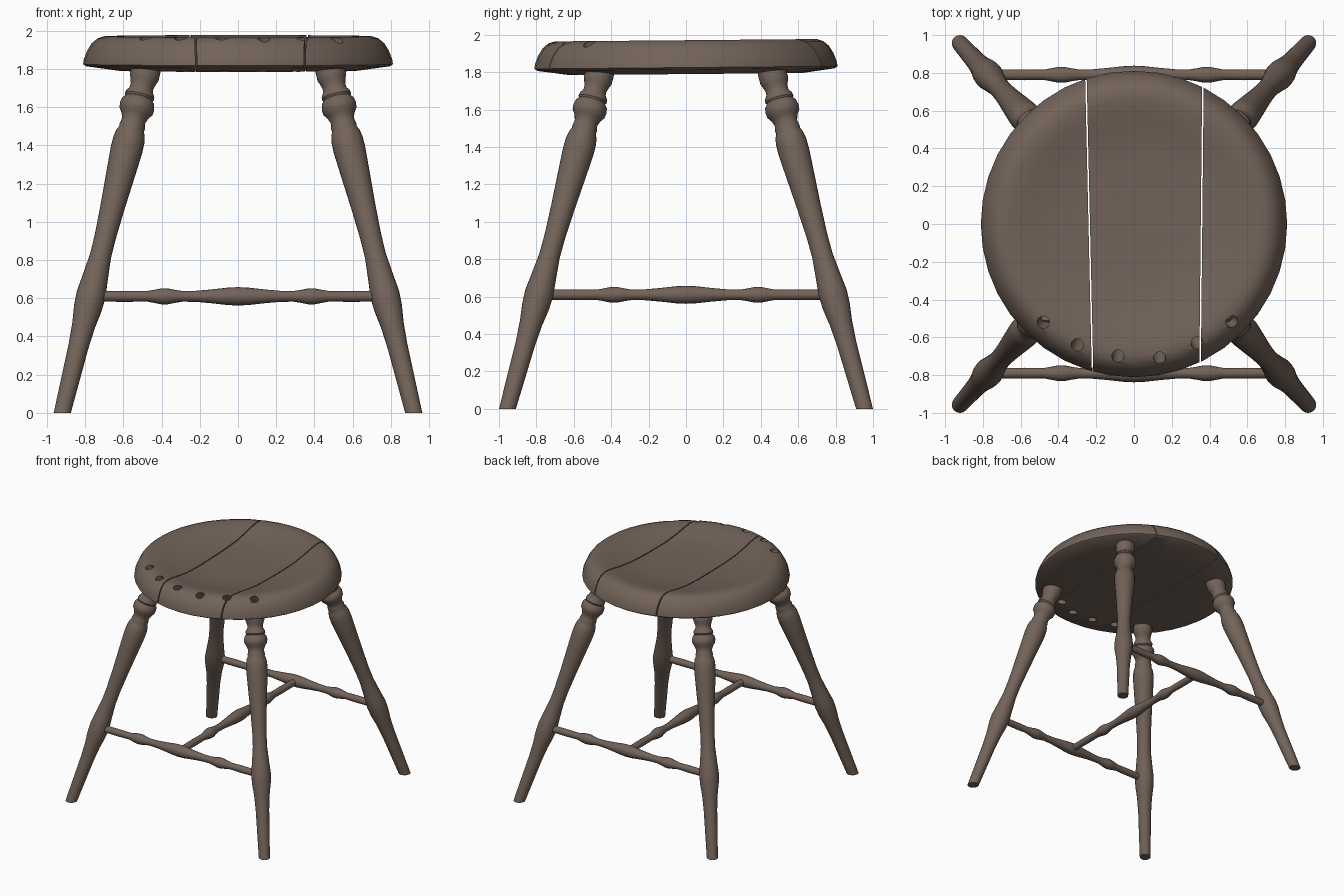
import bpy, bmesh, math
from mathutils import Vector, Matrix

if "Cube" in bpy.data.objects:
    bpy.data.objects.remove(bpy.data.objects["Cube"])

# One dark wood colour
wood = bpy.data.materials.new("dark_brown_wood")
wood.use_nodes = True
COLOR = (0.17, 0.125, 0.10, 1)
wood.diffuse_color = COLOR
bsdf = next(n for n in wood.node_tree.nodes if n.type == 'BSDF_PRINCIPLED')
bsdf.inputs["Base Color"].default_value = COLOR
bsdf.inputs["Roughness"].default_value = 0.7


def lathe(profile, segs, matrix=Matrix()):
    """Closed solid turned around z from (radius, height) pairs."""
    bm = bmesh.new()
    rings = []
    for r, h in profile:
        if r == 0:
            rings.append([bm.verts.new((0, 0, h))] * segs)
        else:
            angles = [math.tau * i / segs for i in range(segs)]
            rings.append([bm.verts.new((r * math.cos(a), r * math.sin(a), h)) for a in angles])
    for low, high in zip(rings, rings[1:]):
        for i in range(segs):
            j = (i + 1) % segs
            corners = dict.fromkeys((low[i], low[j], high[j], high[i]))
            bm.faces.new(list(corners))
    bm.transform(matrix)
    bmesh.ops.recalc_face_normals(bm, faces=bm.faces)
    return bm


def cut(bm, point, normal):
    """Remove what lies on the normal's side and cap the cut."""
    geom = bm.verts[:] + bm.edges[:] + bm.faces[:]
    bmesh.ops.bisect_plane(bm, geom=geom, plane_co=point, plane_no=normal, clear_outer=True)
    bmesh.ops.holes_fill(bm, edges=[e for e in bm.edges if e.is_boundary])
    bmesh.ops.recalc_face_normals(bm, faces=bm.faces)


def make_object(name, bm):
    mesh = bpy.data.meshes.new(name)
    bm.to_mesh(mesh)
    bm.free()
    mesh.materials.append(wood)
    obj = bpy.data.objects.new(name, mesh)
    bpy.context.collection.objects.link(obj)
    return obj


def activate(obj):
    bpy.ops.object.select_all(action='DESELECT')
    obj.select_set(True)
    bpy.context.view_layer.objects.active = obj


def smooth(obj, degrees=35):
    activate(obj)
    bpy.ops.object.shade_smooth_by_angle(angle=math.radians(degrees))


# Turned legs, splayed outward and trimmed level at the floor
FOOT, TOP = Vector((0.92, 0.955, 0)), Vector((0.485, 0.465, 1.78))
leg_profile = [
    (0, -0.05), (0.042, -0.05), (0.045, 0.05), (0.053, 0.35), (0.061, 0.46),
    (0.074, 0.55), (0.077, 0.62), (0.068, 0.70), (0.056, 0.82), (0.056, 0.92),
    (0.064, 1.08), (0.077, 1.27), (0.084, 1.38), (0.083, 1.43), (0.076, 1.465),
    (0.066, 1.485), (0.068, 1.50), (0.064, 1.515), (0.062, 1.53), (0.074, 1.56),
    (0.089, 1.58), (0.092, 1.605), (0.086, 1.63), (0.072, 1.645), (0.078, 1.655),
    (0.076, 1.67), (0.062, 1.69), (0.061, 1.71), (0.069, 1.735), (0.077, 1.755),
    (0.077, 1.79), (0.072, 1.86), (0, 1.86)]
for side, sx in (("left", 1), ("right", -1)):
    for end, sy in (("front", -1), ("back", 1)):
        foot = Vector((FOOT.x * sx, FOOT.y * sy, 0))
        axis = Vector((TOP.x * sx, TOP.y * sy, TOP.z)) - foot
        stretch = axis.length / axis.z
        placement = Matrix.Translation(foot) @ axis.to_track_quat('Z', 'Y').to_matrix().to_4x4()
        bm = lathe([(r, h * stretch) for r, h in leg_profile], 24, placement)
        cut(bm, (0, 0, 0), (0, 0, -1))
        smooth(make_object(f"{end}_{side}_leg", bm))

# Turned stretchers: front, back and the one joining them
half = [(0.048, 0), (0.046, 0.05), (0.036, 0.14), (0.029, 0.22), (0.028, 0.29),
        (0.034, 0.33), (0.042, 0.37), (0.042, 0.40), (0.034, 0.44), (0.027, 0.48),
        (0.029, 0.58), (0.027, 0.77), (0, 0.77)]
bar = [(r, -h) for r, h in reversed(half[1:])] + half
along_x = Matrix.Rotation(math.pi / 2, 4, 'Y')
along_y = Matrix.Rotation(math.pi / 2, 4, 'X')
for name, y, turn in (("front_stretcher", -0.79, along_x),
                      ("back_stretcher", 0.79, along_x),
                      ("cross_stretcher", 0, along_y)):
    smooth(make_object(name, lathe(bar, 16, Matrix.Translation((0, y, 0.61)) @ turn)))

# Slanted drill bits for the row of holes along the front of the seat
cutters = []
for x, y in ((-0.48, -0.52), (-0.30, -0.64), (-0.085, -0.70),
             (0.135, -0.71), (0.335, -0.63), (0.52, -0.52)):
    lean = Vector((x, y, 0)).normalized() * 0.45 + Vector((0, 0, 1))
    placement = Matrix.Translation((x, y, 1.96)) @ lean.to_track_quat('Z', 'Y').to_matrix().to_4x4()
    bit = make_object("drill", lathe([(0, -0.3), (0.033, -0.3), (0.033, 0.2), (0, 0.2)], 16, placement))
    bit.hide_render = True
    cutters.append(bit)

# Dished round seat, split into three planks by two narrow gaps
seat_profile = [
    (0, 1.79), (0.62, 1.79), (0.795, 1.814), (0.811, 1.825), (0.807, 1.85),
    (0.79, 1.895), (0.765, 1.935), (0.735, 1.96), (0.70, 1.971), (0.66, 1.971),
    (0.60, 1.962), (0.52, 1.944), (0.43, 1.928), (0.30, 1.918), (0, 1.914)]
tilt = (Matrix.Translation((0, 0, 1.8)) @ Matrix.Rotation(0.009, 4, 'X')
        @ Matrix.Translation((0, 0, -1.8)))
GAP = 0.004
left_gap = (0.3575, Vector((1, -0.010, 0)))
right_gap = (-0.237, Vector((1, 0.0226, 0)))
planks = {
    "right_seat_plank": [(right_gap, 1)],
    "middle_seat_plank": [(right_gap, -1), (left_gap, 1)],
    "left_seat_plank": [(left_gap, -1)]}
for name, cuts in planks.items():
    bm = lathe(seat_profile, 40, tilt)
    for (x, normal), sign in cuts:
        cut(bm, (x - sign * GAP, 0, 0), normal * sign)
    plank = make_object(name, bm)
    activate(plank)
    for bit in cutters:
        mod = plank.modifiers.new("hole", 'BOOLEAN')
        mod.operation = 'DIFFERENCE'
        mod.solver = 'EXACT'
        mod.object = bit
        bpy.ops.object.modifier_apply(modifier=mod.name)
    smooth(plank)

for bit in cutters:
    bpy.data.objects.remove(bit)
